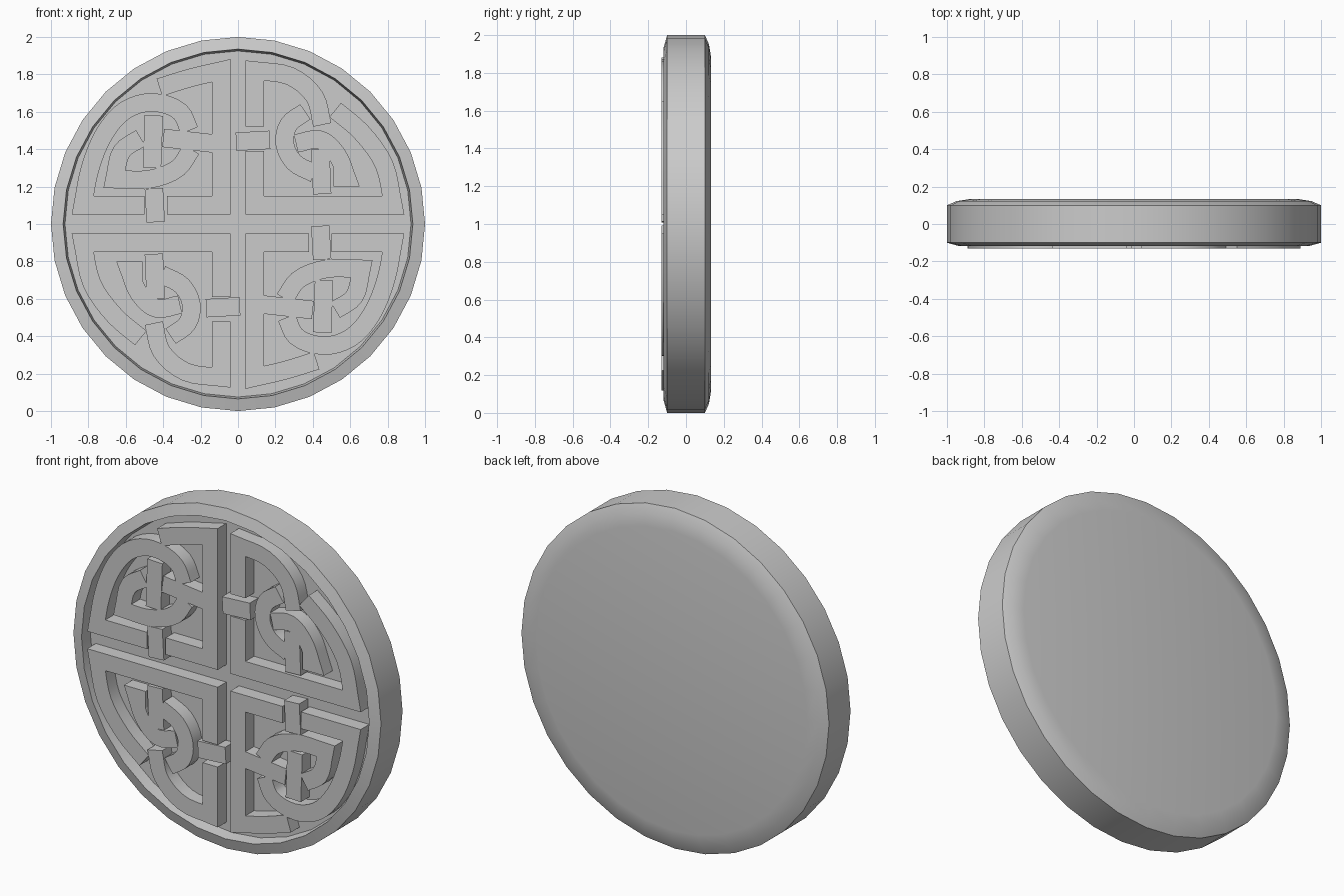
import bpy, bmesh, math
from mathutils import Vector

cube = bpy.data.objects.get("Cube")
if cube:
    bpy.data.objects.remove(cube, do_unlink=True)

SIDES = 32
FLOOR, FACE = -0.05, -0.13
HALF_WIDTH = 0.049

stone = bpy.data.materials.new("grey stone")
stone.use_nodes = True
stone.diffuse_color = (0.6, 0.6, 0.6, 1)
stone.node_tree.nodes["Principled BSDF"].inputs["Base Color"].default_value = (0.6, 0.6, 0.6, 1)


def finish(bm, name):
    bmesh.ops.recalc_face_normals(bm, faces=bm.faces)
    mesh = bpy.data.meshes.new(name)
    bm.to_mesh(mesh)
    bm.free()
    mesh.materials.append(stone)
    obj = bpy.data.objects.new(name, mesh)
    bpy.context.collection.objects.link(obj)
    bpy.ops.object.select_all(action="DESELECT")
    obj.select_set(True)
    bpy.context.view_layer.objects.active = obj
    bpy.ops.object.shade_smooth_by_angle(angle=math.radians(30))
    return obj


def lathe(name, profile):
    """Spin (radius, y) points around the front-to-back axis and cap both ends."""
    bm = bmesh.new()
    rings = []
    for radius, y in profile:
        angles = [math.tau * i / SIDES for i in range(SIDES)]
        rings.append([bm.verts.new((radius * math.sin(a), y, 1 + radius * math.cos(a)))
                      for a in angles])
    for a, b in zip(rings, rings[1:]):
        for i in range(SIDES):
            j = (i + 1) % SIDES
            bm.faces.new((a[i], a[j], b[j], b[i]))
    bm.faces.new(rings[0])
    bm.faces.new(rings[-1])
    return finish(bm, name)


def smooth_path(points, steps=4):
    """Round gentle bends with Hermite curves; keep tight corners sharp."""
    pts = [Vector(p) / 100 for p in points]
    tangents = [None] * len(pts)
    for i in range(1, len(pts) - 1):
        before, after = pts[i] - pts[i - 1], pts[i + 1] - pts[i]
        if before.angle(after) < math.radians(58):
            tangents[i] = (before.normalized() + after.normalized()).normalized()
    out = [pts[0]]
    for i, (a, b) in enumerate(zip(pts, pts[1:])):
        chord = b - a
        if tangents[i] is None and tangents[i + 1] is None:
            out.append(b)
            continue
        ta = chord if tangents[i] is None else tangents[i] * chord.length
        tb = chord if tangents[i + 1] is None else tangents[i + 1] * chord.length
        for s in range(1, steps + 1):
            t = s / steps
            out.append(a + chord * (t * t * (3 - 2 * t))
                       + ta * (t * (1 - t) ** 2) - tb * (t * t * (1 - t)))
    return out


def strap(name, points, turn):
    """Raised flat band with mitred corners, following a path on the face."""
    path = [p * turn for p in smooth_path(points)]
    bm = bmesh.new()
    rows = []
    for i, p in enumerate(path):
        d_in = (p - path[i - 1]).normalized() if i else (path[1] - p).normalized()
        d_out = (path[i + 1] - p).normalized() if i < len(path) - 1 else d_in
        along = (d_in + d_out).normalized()
        side = Vector((-along.y, along.x)) * HALF_WIDTH / max(along.dot(d_in), 0.45)
        l, r = p + side, p - side
        rows.append([bm.verts.new((q.x, y, 1 + q.y))
                     for q, y in ((l, FLOOR), (l, FACE), (r, FACE), (r, FLOOR))])
    for a, b in zip(rows, rows[1:]):
        for k in range(4):
            m = (k + 1) % 4
            bm.faces.new((a[k], a[m], b[m], b[k]))
    bm.faces.new(rows[0])
    bm.faces.new(rows[-1])
    return finish(bm, name)


# Disc: domed back edge, straight side, bevelled lip and sunken front floor
lathe("disc", [(0.88, 0.133), (0.95, 0.122), (1, 0.1), (1, -0.1),
               (0.935, -0.118), (0.925, FLOOR)])

# Knot straps of the upper left quarter, in hundredths from the disc centre
left_knot = {
    "axis_strap": [(-42, 73), (-26, 78), (-9, 82), (-9, 10), (-38, 10)],
    "rim_strap": [(-50, 10), (-83, 10), (-79, 30), (-71, 49), (-60, 61),
                  (-46, 65), (-31, 60), (-26, 50)],
    "leaf_strap": [(-52, 46), (-62, 39), (-66, 24), (-47, 24), (-32, 30), (-25, 40)],
    "upright_link": [(-45, 58), (-46, 30)],
    "lower_link": [(-45, 19), (-44, 1)],
    "level_link": [(-40, 46), (-13, 43)],
}
# Knot straps of the upper right quarter
right_knot = {
    "crown_strap": [(9, 52), (9, 82), (28, 79), (41, 68), (45, 53)],
    "corner_strap": [(9, 39), (9, 10), (83, 10), (78, 32), (66, 49), (52, 61)],
    "cross_link": [(-1, 44), (17, 45)],
    "hook_strap": [(36, 60), (27, 53), (25, 43), (30, 33), (41, 27)],
    "short_link": [(44, 40), (45, 16)],
    "petal_strap": [(51, 25), (58, 25), (53, 37), (44, 45), (31, 43)],
}

# Each knot appears again in the opposite quarter, turned half way round
for knot in (left_knot, right_knot):
    for part, points in knot.items():
        strap("upper_" + part, points, 1)
        strap("lower_" + part, points, -1)
